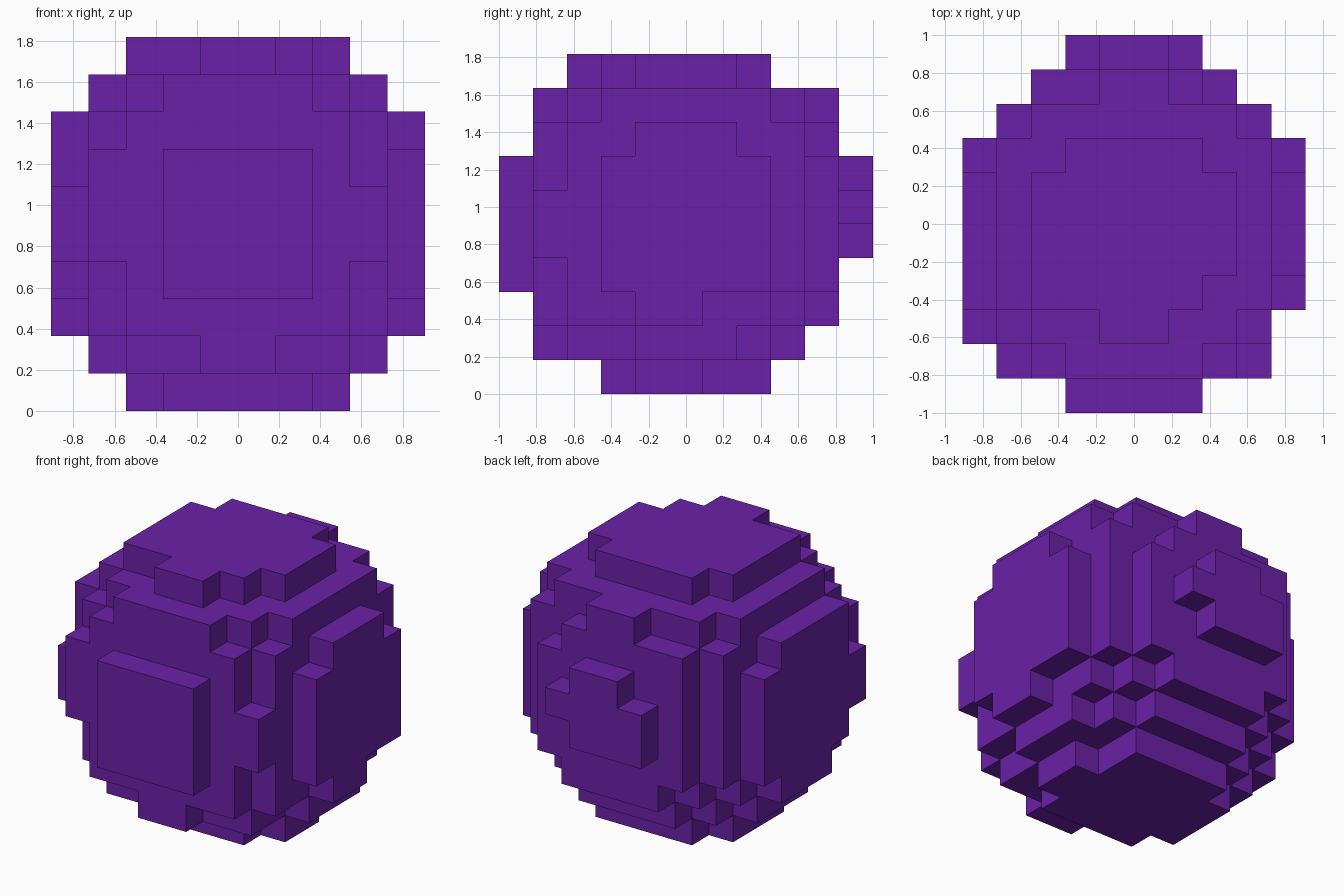
import bpy
import bmesh
from itertools import product
from mathutils import Vector

cube = bpy.data.objects.get("Cube")
if cube:
    bpy.data.objects.remove(cube, do_unlink=True)

UNIT = 2 / 11                      # edge length of one block
CENTRE = Vector((5, 5.5, 0))       # grid point placed on the origin
blocks = set()


def fill(x, y, z):
    """Fill the grid between the half-open ranges x, y and z."""
    blocks.update(product(range(*x), range(*y), range(*z)))


def centred(half, y, z):
    """Fill a run of blocks that is symmetric in x."""
    fill((5 - half, 5 + half), y, z)


def layer(at):
    return (at, at + 1)


# Core of the ball
centred(4, (2, 9), (3, 8))

# Front: stepped plate and square boss
front = layer(1)
centred(2, front, layer(8))
centred(3, front, layer(7))
fill((1, 8), front, layer(6))
centred(4, front, (4, 6))
centred(3, front, (2, 4))
centred(1, front, layer(1))
centred(2, layer(0), (3, 7))

# Back: stepped plate and uneven boss
back = layer(9)
centred(1, back, layer(8))
fill((2, 7), back, layer(7))
centred(3, back, (3, 7))
centred(2, back, layer(2))
boss = layer(10)
centred(1, boss, layer(6))
centred(2, boss, layer(5))
fill((3, 6), boss, layer(4))

# Top: shoulder and cap
shoulder = layer(8)
centred(4, (3, 8), shoulder)
centred(3, (2, 9), shoulder)
cap = layer(9)
centred(3, (4, 7), cap)
centred(2, (3, 8), cap)
fill((2, 7), layer(3), cap)
centred(1, layer(2), cap)

# Bottom: two tapering steps and foot
centred(4, (2, 8), layer(2))
centred(3, (2, 9), layer(2))
taper = layer(1)
centred(4, (4, 7), taper)
centred(3, (2, 8), taper)
centred(2, (2, 9), taper)
foot = layer(0)
centred(2, (3, 8), foot)
centred(3, (4, 6), foot)
fill(layer(2), (4, 7), foot)

# Side plates
for side in (layer(0), layer(9)):
    fill(side, (3, 8), (3, 7))
    fill(side, (4, 7), layer(7))
    fill(side, (4, 6), layer(2))
fill(layer(0), layer(2), (4, 6))
fill(layer(0), layer(3), layer(7))
fill(layer(0), layer(6), layer(2))


def build_shell(name, material):
    """Make one outer skin around all filled blocks."""
    bm = bmesh.new()
    corners = {}

    def corner(point):
        key = tuple(round(v) for v in point)
        if key not in corners:
            corners[key] = bm.verts.new((Vector(key) - CENTRE) * UNIT)
        return corners[key]

    for block in blocks:
        for axis, sign in product(range(3), (-1, 1)):
            step = Vector((0, 0, 0))
            step[axis] = sign
            if tuple(round(v) for v in Vector(block) + step) in blocks:
                continue
            u, v = Vector((0, 0, 0)), Vector((0, 0, 0))
            u[(axis + 1) % 3] = 1
            v[(axis + 2) % 3] = 1
            start = Vector(block)
            if sign > 0:
                start += step
            ring = [start, start + u, start + u + v, start + v]
            if sign < 0:
                ring.reverse()
            bm.faces.new([corner(p) for p in ring])

    mesh = bpy.data.meshes.new(name)
    bm.to_mesh(mesh)
    bm.free()
    mesh.materials.append(material)
    obj = bpy.data.objects.new(name, mesh)
    bpy.context.collection.objects.link(obj)
    return obj


purple = bpy.data.materials.new("purple")
purple.use_nodes = True
colour = (0.147, 0.015, 0.392, 1)
purple.diffuse_color = colour
purple.node_tree.nodes["Principled BSDF"].inputs["Base Color"].default_value = colour

build_shell("block_ball", purple)
